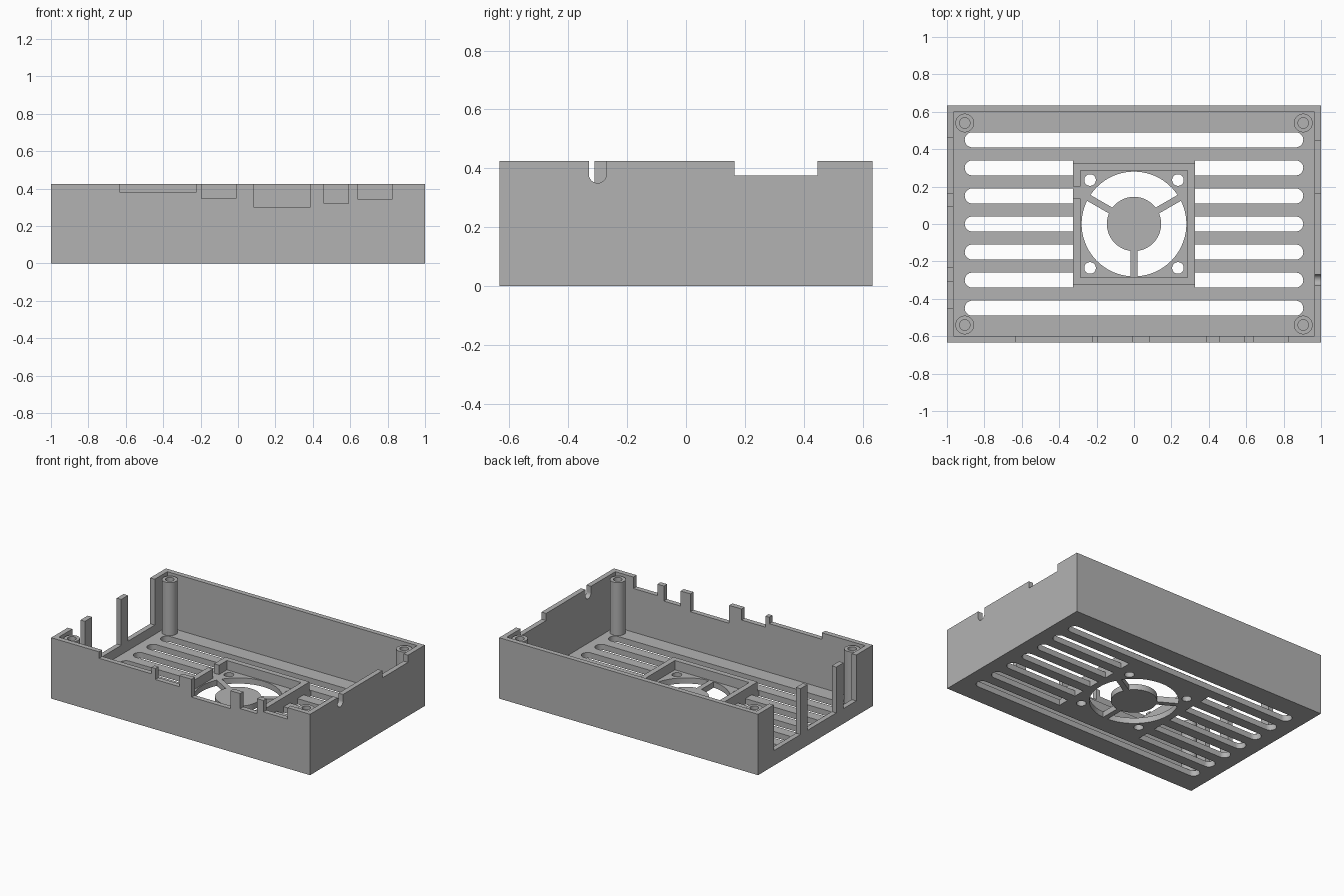
import bpy, bmesh
from math import sin, cos, asin, pi, radians
from mathutils import Vector

cube = bpy.data.objects.get("Cube")
if cube:
    bpy.data.objects.remove(cube, do_unlink=True)

grey = bpy.data.materials.new("matte grey")
grey.use_nodes = True
grey.diffuse_color = (0.45, 0.45, 0.45, 1)
grey.node_tree.nodes["Principled BSDF"].inputs["Base Color"].default_value = (0.45, 0.45, 0.45, 1)

W, D, H = 1.0, 0.633, 0.425      # half width, half depth, height
WALL, FLOOR, LIP = 0.035, 0.04, 0.105
FAN = 0.325                      # half size of the fan mount


# Outline helpers
def arc(cx, cy, r, a0, a1, n=24):
    return [(cx + r * cos(a0 + (a1 - a0) * i / n), cy + r * sin(a0 + (a1 - a0) * i / n))
            for i in range(n + 1)]


def circle(cx, cy, r, n=48):
    return arc(cx, cy, r, 0, 2 * pi, n)[:-1]


def rect(x0, x1, y0, y1):
    return [(x0, y0), (x1, y0), (x1, y1), (x0, y1)]


def prism(bm, outline, lo, hi, axis="z"):
    """Extrude a closed outline between two levels along an axis."""
    place = {"z": lambda a, b, c: (a, b, c),
             "x": lambda a, b, c: (c, a, b),
             "y": lambda a, b, c: (a, c, b)}[axis]
    face = bm.faces.new([bm.verts.new(place(a, b, lo)) for a, b in outline])
    ext = bmesh.ops.extrude_face_region(bm, geom=[face])
    verts = [g for g in ext["geom"] if isinstance(g, bmesh.types.BMVert)]
    bmesh.ops.translate(bm, verts=verts, vec=Vector(place(0, 0, hi - lo)))


def make(name, bm):
    bmesh.ops.recalc_face_normals(bm, faces=bm.faces)
    mesh = bpy.data.meshes.new(name)
    bm.to_mesh(mesh)
    bm.free()
    mesh.materials.append(grey)
    obj = bpy.data.objects.new(name, mesh)
    bpy.context.collection.objects.link(obj)
    return obj


def cut(obj, bm):
    """Subtract the solids in bm from obj."""
    cutter = make("cutter", bm)
    cutter.hide_render = True
    mod = obj.modifiers.new("cut", "BOOLEAN")
    mod.operation, mod.solver, mod.object = "DIFFERENCE", "EXACT", cutter
    bpy.context.view_layer.objects.active = obj
    bpy.ops.object.modifier_apply(modifier=mod.name)
    bpy.data.objects.remove(cutter, do_unlink=True)


# Open tray
bm = bmesh.new()
prism(bm, rect(-W, W, -D, D), 0, H)
case = make("case_tray", bm)
bm = bmesh.new()
prism(bm, rect(-W + WALL, W - WALL, -D + WALL, D - WALL), FLOOR, H + 0.1)
cut(case, bm)

# Port openings in the front, left-hand and right-hand walls
bm = bmesh.new()
for x0, x1, z in [(-0.63, -0.225, 0.38), (-0.195, -0.01, 0.348), (0.085, 0.385, 0.3),
                  (0.46, 0.59, 0.32), (0.64, 0.825, 0.345)]:
    prism(bm, rect(x0, x1, z, H + 0.1), -D - 0.05, -D + 0.05, "y")
for y0, y1 in [(-0.45, -0.31), (-0.23, 0.09), (0.165, 0.46)]:
    prism(bm, rect(y0, y1, LIP, H + 0.1), -W - 0.05, -W + 0.05, "x")
prism(bm, rect(0.165, 0.447, 0.375, H + 0.1), W - 0.05, W + 0.05, "x")
cable = arc(-0.3, 0.38, 0.03, pi, 2 * pi) + [(-0.27, H + 0.1), (-0.33, H + 0.1)]
prism(bm, cable, W - 0.05, W + 0.05, "x")
cut(case, bm)

# Floor: ventilation slots, fan opening with three spokes, screw holes
bm = bmesh.new()
SLOT, END = 0.04, 0.865
for i in range(-3, 4):
    y = i * 0.15
    right = arc(END, y, SLOT, -pi / 2, pi / 2)
    left = arc(-END, y, SLOT, pi / 2, 3 * pi / 2)
    if abs(i) == 3:
        prism(bm, right + left, -0.1, 0.1)
    else:
        prism(bm, right + [(FAN, y + SLOT), (FAN, y - SLOT)], -0.1, 0.1)
        prism(bm, left + [(-FAN, y - SLOT), (-FAN, y + SLOT)], -0.1, 0.1)
R_FAN, R_HUB, SPOKE = 0.28, 0.145, 0.018
for start in (30, 150, 270):
    a0, a1 = radians(start), radians(start + 120)
    o, h = asin(SPOKE / R_FAN), asin(SPOKE / R_HUB)
    prism(bm, arc(0, 0, R_FAN, a0 + o, a1 - o) + arc(0, 0, R_HUB, a1 - h, a0 + h), -0.1, 0.1)
for sx in (-1, 1):
    for sy in (-1, 1):
        prism(bm, circle(sx * 0.235, sy * 0.235, 0.031, 32), -0.1, 0.1)
cut(case, bm)

# Raised fan frame with a cable gap on one side
bm = bmesh.new()
prism(bm, rect(-FAN, FAN, -FAN, FAN), FLOOR, LIP)
frame = make("fan_frame", bm)
bm = bmesh.new()
IN = 0.287
prism(bm, rect(-IN, IN, -IN, IN), 0, H)
cut(frame, bm)
bm = bmesh.new()
prism(bm, rect(-FAN - 0.1, -IN + 0.1, 0.135, 0.2), 0, H)
cut(frame, bm)

# Hollow screw posts in the corners
parts = [case, frame]
for side, sx in (("right", -1), ("left", 1)):
    for end, sy in (("front", -1), ("back", 1)):
        bm = bmesh.new()
        prism(bm, circle(sx * 0.905, sy * 0.54, 0.05), FLOOR, 0.41)
        post = make(f"screw_post_{end}_{side}", bm)
        bm = bmesh.new()
        prism(bm, circle(sx * 0.905, sy * 0.54, 0.028), 0.1, H + 0.1)
        cut(post, bm)
        parts.append(post)

# Smooth the round walls, keep edges sharp
bpy.ops.object.select_all(action="DESELECT")
for obj in parts:
    obj.select_set(True)
bpy.context.view_layer.objects.active = case
bpy.ops.object.shade_smooth_by_angle(angle=radians(30))
